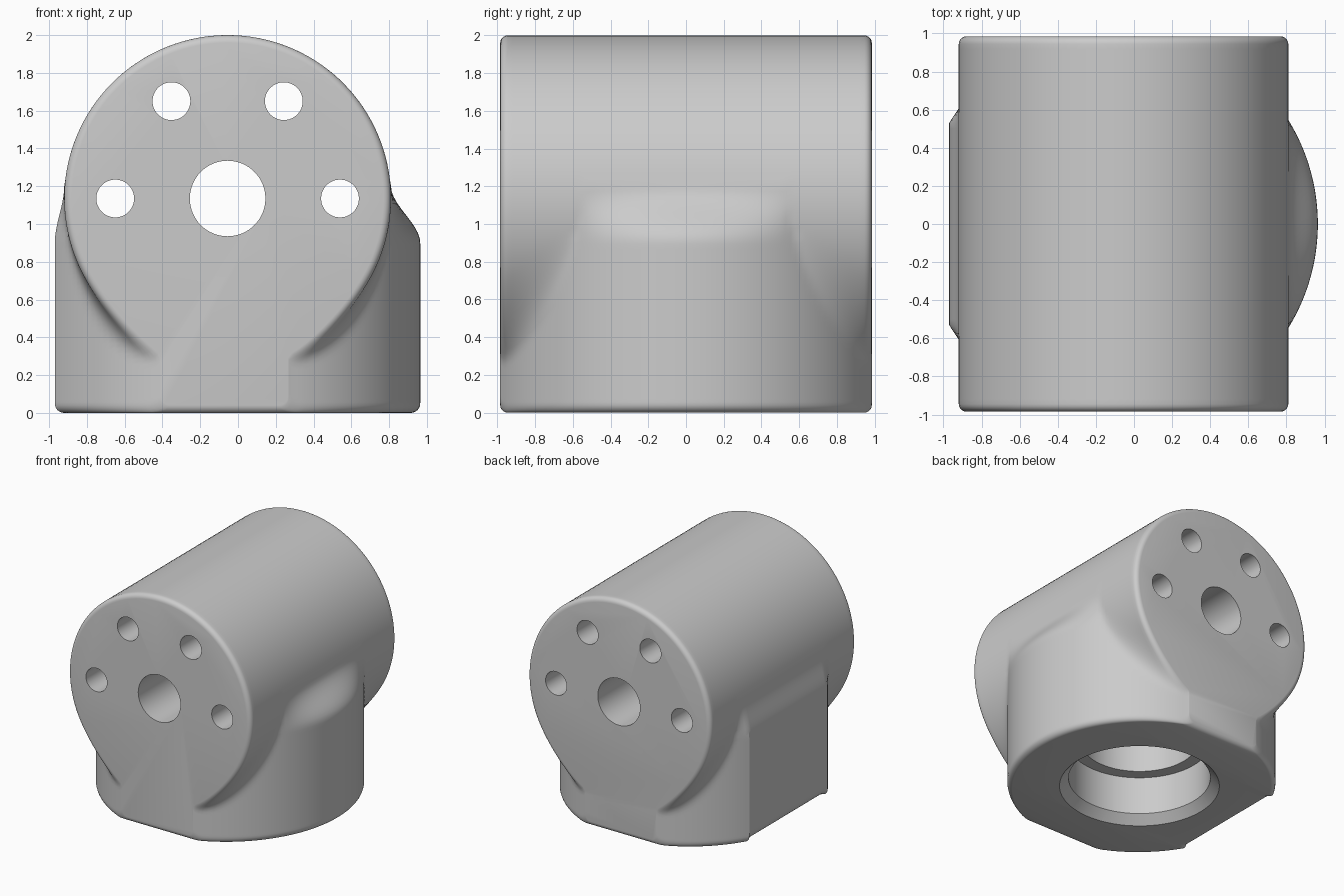
import bpy, bmesh
from math import sqrt, sin, cos, pi, radians

if "Cube" in bpy.data.objects:
    bpy.data.objects.remove(bpy.data.objects["Cube"], do_unlink=True)

AXIS_X, AXIS_Z = -0.055, 1.135      # barrel axis
BARREL_R, HALF_LEN = 0.865, 0.985
BASE_R, BASE_SHIFT = 1.04, 0.02     # upright round base, a little off the axis
FLAT = 0.915                        # distance of the flat side from the axis
ROUND = 0.04                        # edge rounding

grey = bpy.data.materials.new("cast_grey")
grey.use_nodes = True
grey.diffuse_color = (0.6, 0.6, 0.6, 1)
grey.node_tree.nodes["Principled BSDF"].inputs["Base Color"].default_value = (0.6, 0.6, 0.6, 1)


def make_object(name, bm):
    bmesh.ops.recalc_face_normals(bm, faces=bm.faces)
    mesh = bpy.data.meshes.new(name)
    bm.to_mesh(mesh)
    bm.free()
    mesh.materials.append(grey)
    obj = bpy.data.objects.new(name, mesh)
    bpy.context.collection.objects.link(obj)
    return obj


def loft(name, rings):
    """Skin closed rings of equal length and cap both ends."""
    bm = bmesh.new()
    rows = [[bm.verts.new(p) for p in ring] for ring in rings]
    n = len(rows[0])
    for a, b in zip(rows, rows[1:]):
        for i in range(n):
            j = (i + 1) % n
            bm.faces.new((a[i], a[j], b[j], b[i]))
    bm.faces.new(rows[0][::-1])
    bm.faces.new(rows[-1])
    return make_object(name, bm)


def half_width(z, y, side, radius, bottom):
    """Half width of the body: barrel blended into the upright base."""
    barrel = sqrt(max(radius ** 2 - (z - AXIS_Z) ** 2, 0))
    base = sqrt(BASE_R ** 2 - y * y) - side * BASE_SHIFT
    corner = 0.05
    if side < 0 and base > FLAT:
        base, corner = FLAT, 0.09
    blend = max(0.02, 0.65 * (1 - base / BARREL_R))
    # sloping shoulder where the base stands proud of the barrel
    if base > radius:
        t = min(max((z - 0.9) / 0.3, 0), 1)
        base -= (base - radius) * t * t * (3 - 2 * t)
    if z > AXIS_Z + 0.065:
        return barrel
    h = max(blend - abs(barrel - base), 0) / blend if z < 0.95 else 0
    width = max(barrel, base) + h * h * blend / 4
    # rounded bottom edge
    rise = z - bottom
    if rise < corner:
        width -= corner - sqrt(corner ** 2 - (corner - rise) ** 2)
    return width


def section(y, inset):
    """Closed cross-section of the body at y."""
    radius, bottom = BARREL_R - inset, inset
    knee = AXIS_Z + 0.065
    heights = [bottom + 0.09 * (1 - cos(pi / 2 * i / 8)) for i in range(8)]
    low = bottom + 0.09
    heights += [low + (knee - low) * i / 40 for i in range(40)]
    start = 0.0752
    heights += [AXIS_Z + radius * sin(start + (pi / 2 - start) * i / 32) for i in range(32)]
    right = [(AXIS_X + half_width(z, y, 1, radius, bottom), y, z) for z in heights]
    left = [(AXIS_X - half_width(z, y, -1, radius, bottom), y, z) for z in heights]
    return right + [(AXIS_X, y, AXIS_Z + radius)] + left[::-1]


# Body, skinned from front to back with rounded end rims
edge = sqrt(BASE_R ** 2 - (FLAT - BASE_SHIFT) ** 2)
end = HALF_LEN - ROUND
stations = [(edge * i / 18, 0) for i in range(19)]
stations += [(edge + (end - edge) * i / 16, 0) for i in range(1, 17)]
stations += [(end + ROUND * sin(a), ROUND * (1 - cos(a))) for a in (pi / 2 * i / 5 for i in range(1, 6))]
stations = [(-y, d) for y, d in stations[:0:-1]] + stations
body = loft("valve_body", [section(y, d) for y, d in stations])


def revolve(name, profile, place, sides=64):
    """Turn (radius, distance) pairs around an axis."""
    return loft(name, [[place(r * cos(2 * pi * i / sides), r * sin(2 * pi * i / sides), d)
                        for i in range(sides)] for r, d in profile])


def cross_hole(name, x, z, radius):
    return revolve(name, [(radius, -1.2), (radius, 1.2)],
                   lambda u, v, d: (x + u, d, z + v))


# Stepped socket underneath, centre bore and four bolt holes
cutters = [revolve("socket_cutter",
                   [(0.65, -0.03), (0.55, 0.07), (0.55, 0.39), (0.45, 0.39), (0.45, 1.135)],
                   lambda u, v, d: (AXIS_X + u, v, d), 96),
           cross_hole("bore_cutter", AXIS_X, AXIS_Z, 0.2)]
for k in range(4):
    a = radians(60 * k)
    cutters.append(cross_hole("bolt_hole_cutter", AXIS_X + 0.595 * cos(a),
                              AXIS_Z + 0.595 * sin(a), 0.1))

bpy.ops.object.select_all(action='DESELECT')
bpy.context.view_layer.objects.active = body
body.select_set(True)
for cutter in cutters:
    cutter.hide_render = True
    mod = body.modifiers.new("cut", 'BOOLEAN')
    mod.operation, mod.solver, mod.object = 'DIFFERENCE', 'EXACT', cutter
    bpy.ops.object.modifier_apply(modifier=mod.name)
    bpy.data.objects.remove(cutter, do_unlink=True)

bpy.ops.object.shade_smooth_by_angle(angle=radians(30))
